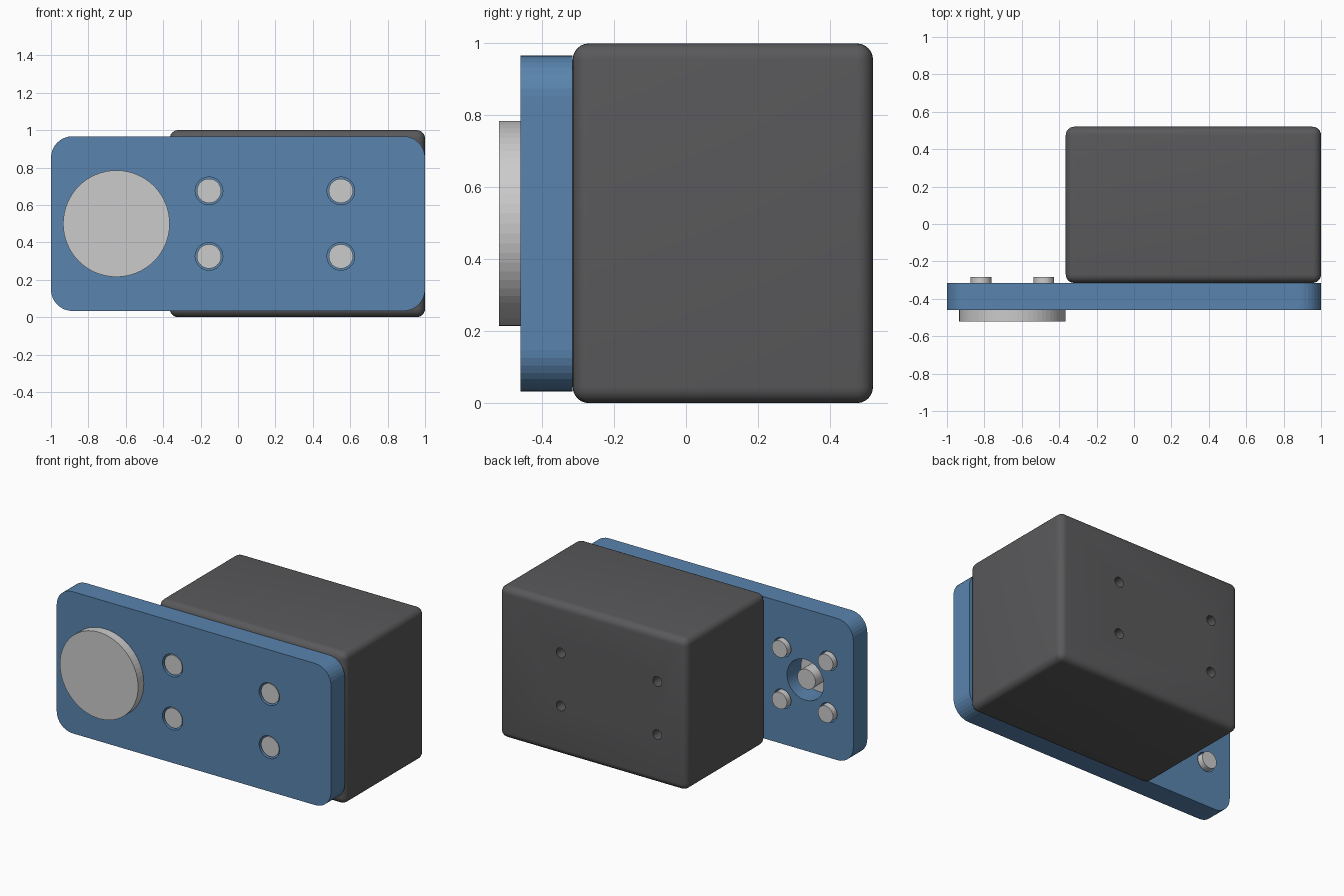
import bpy, bmesh, math

if "Cube" in bpy.data.objects:
    bpy.data.objects.remove(bpy.data.objects["Cube"])

HUB_X, MID_Z = -0.65, 0.5
PLATE_FRONT, PLATE_BACK = -0.46, -0.315


def paint(ob, name, rgb):
    mat = bpy.data.materials.get(name) or bpy.data.materials.new(name)
    mat.diffuse_color = (*rgb, 1)
    mat.use_nodes = True
    mat.node_tree.nodes["Principled BSDF"].inputs["Base Color"].default_value = mat.diffuse_color
    ob.data.materials.append(mat)


def box(name, lo, hi):
    """Axis-aligned box between two corners."""
    bpy.ops.mesh.primitive_cube_add(size=1, location=[(a + b) / 2 for a, b in zip(lo, hi)])
    ob = bpy.context.object
    ob.name = name
    ob.scale = [b - a for a, b in zip(lo, hi)]
    bpy.ops.object.transform_apply(location=True, rotation=True, scale=True)
    return ob


def cyl(name, x, z, r, y0, y1, sides=32):
    """Cylinder lying along y."""
    bpy.ops.mesh.primitive_cylinder_add(vertices=sides, radius=r, depth=y1 - y0,
                                        location=(x, (y0 + y1) / 2, z),
                                        rotation=(math.pi / 2, 0, 0))
    ob = bpy.context.object
    ob.name = name
    return ob


def bevel(ob, width, segments, test=lambda e: True):
    bm = bmesh.new()
    bm.from_mesh(ob.data)
    bmesh.ops.bevel(bm, geom=[e for e in bm.edges if test(e)], offset=width,
                    segments=segments, profile=0.5, affect='EDGES')
    bm.to_mesh(ob.data)
    bm.free()


def cut(ob, cutter):
    mod = ob.modifiers.new("hole", 'BOOLEAN')
    mod.operation, mod.solver, mod.object = 'DIFFERENCE', 'EXACT', cutter
    bpy.ops.object.select_all(action='DESELECT')
    bpy.context.view_layer.objects.active = ob
    ob.select_set(True)
    bpy.ops.object.modifier_apply(modifier=mod.name)
    bpy.data.objects.remove(cutter, do_unlink=True)


mount_points = [(x, z) for x in (-0.155, 0.55) for z in (0.325, 0.675)]
hub_points = [(HUB_X + dx, MID_Z + dz) for dx in (-0.168, 0.168) for dz in (-0.17, 0.17)]

# Rounded housing with four blind holes in the back
housing = box("housing", (-0.365, PLATE_BACK, 0), (1, 0.52, 1))
bevel(housing, 0.045, 6)
for x, z in mount_points:
    cut(housing, cyl("cutter", x, z, 0.032, 0.42, 0.62))
paint(housing, "dark_grey", (0.1, 0.1, 0.105))

# Mounting plate, corners rounded in the front view only
plate = box("mounting_plate", (-1, PLATE_FRONT, 0.033), (1, PLATE_BACK, 0.967))
bevel(plate, 0.115, 8,
      lambda e: abs(e.verts[0].co.y - e.verts[1].co.y) > 0.1)
cut(plate, cyl("cutter", HUB_X, MID_Z, 0.134, -0.6, -0.2, 48))
for x, z in mount_points:
    cut(plate, cyl("cutter", x, z, 0.074, -0.6, -0.37))
for x, z in hub_points:
    cut(plate, cyl("cutter", x, z, 0.063, -0.38, -0.2))
paint(plate, "blue", (0.1, 0.23, 0.42))

# Front disc with its central shaft
cyl("front_disc", HUB_X, MID_Z, 0.285, -0.52, PLATE_FRONT, 64)
cyl("disc_shaft", HUB_X, MID_Z, 0.066, PLATE_FRONT, -0.325)

# Screws holding the plate, slightly sunk, and screws behind the disc
for i, (x, z) in enumerate(mount_points):
    cyl(f"plate_screw_{i + 1}", x, z, 0.065, -0.452, -0.37)
for i, (x, z) in enumerate(hub_points):
    cyl(f"disc_screw_{i + 1}", x, z, 0.055, -0.38, -0.284)

# Smooth the rounded housing edges
bpy.ops.object.select_all(action='DESELECT')
housing.select_set(True)
bpy.context.view_layer.objects.active = housing
bpy.ops.object.shade_smooth_by_angle(angle=math.radians(35))
